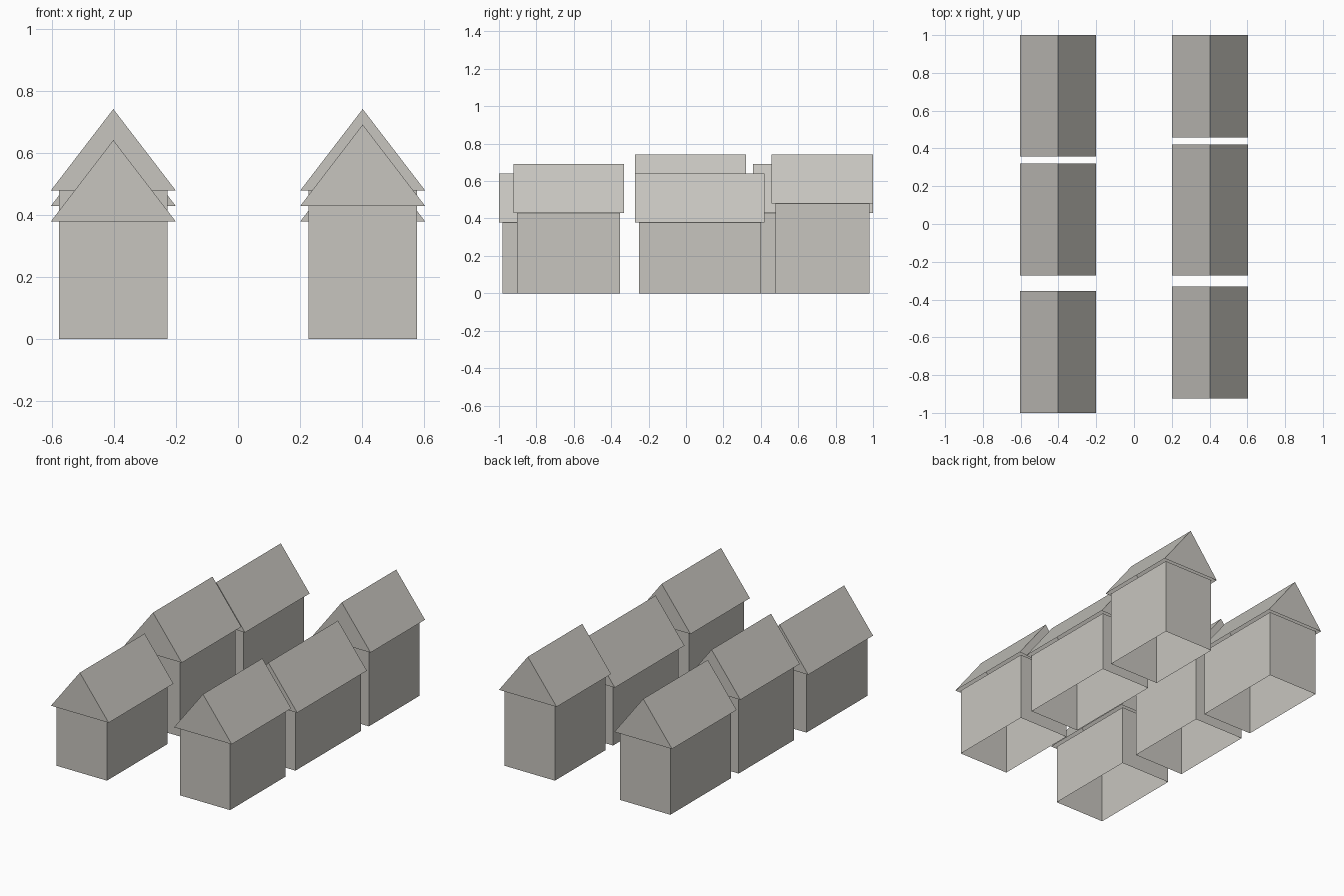
import bpy
import bmesh

if "Cube" in bpy.data.objects:
    bpy.data.objects.remove(bpy.data.objects["Cube"], do_unlink=True)

# One warm grey for everything
stone = bpy.data.materials.new("warm grey")
stone.use_nodes = True
grey = (0.575, 0.56, 0.52, 1)
stone.diffuse_color = grey
stone.node_tree.nodes["Principled BSDF"].inputs["Base Color"].default_value = grey

ROOF_HALF, WALL_HALF = 0.201, 0.175
ROOF_RISE, OVERHANG = 0.262, 0.02


def extrude_profile(name, profile, x, y0, y1):
    """Hollow shell: an (x, z) outline pulled from y0 to y1, with no level faces."""
    bm = bmesh.new()
    face = bm.faces.new([bm.verts.new((x + px, y0, pz)) for px, pz in profile])
    pulled = bmesh.ops.extrude_face_region(bm, geom=[face], use_keep_orig=True)
    verts = [v for v in pulled["geom"] if isinstance(v, bmesh.types.BMVert)]
    bmesh.ops.translate(bm, verts=verts, vec=(0, y1 - y0, 0))
    bmesh.ops.recalc_face_normals(bm, faces=bm.faces)
    level = [f for f in bm.faces if abs(f.normal.z) > 0.99]
    bmesh.ops.delete(bm, geom=level, context="FACES_ONLY")
    mesh = bpy.data.meshes.new(name)
    bm.to_mesh(mesh)
    bm.free()
    mesh.materials.append(stone)
    bpy.context.collection.objects.link(bpy.data.objects.new(name, mesh))


def house(name, x, y0, y1, eave):
    # Four walls, set in under the roof, open below
    w = WALL_HALF
    extrude_profile(name + "_walls", [(-w, 0), (w, 0), (w, eave), (-w, eave)],
                    x, y0 + OVERHANG, y1 - OVERHANG)
    # Gable roof, open below
    r = ROOF_HALF
    extrude_profile(name + "_roof", [(-r, eave), (r, eave), (0, eave + ROOF_RISE)],
                    x, y0, y1)


# Two rows of three houses: roof front, roof back, eave height
rows = {
    "right": (-0.402, [(-1, -0.355, 0.379), (-0.272, 0.32, 0.479), (0.357, 1, 0.429)]),
    "left": (0.402, [(-0.923, -0.332, 0.429), (-0.272, 0.421, 0.379), (0.458, 1, 0.479)]),
}
for side, (x, houses) in rows.items():
    for place, (y0, y1, eave) in zip(("front", "middle", "back"), houses):
        house(f"{side}_{place}_house", x, y0, y1, eave)
